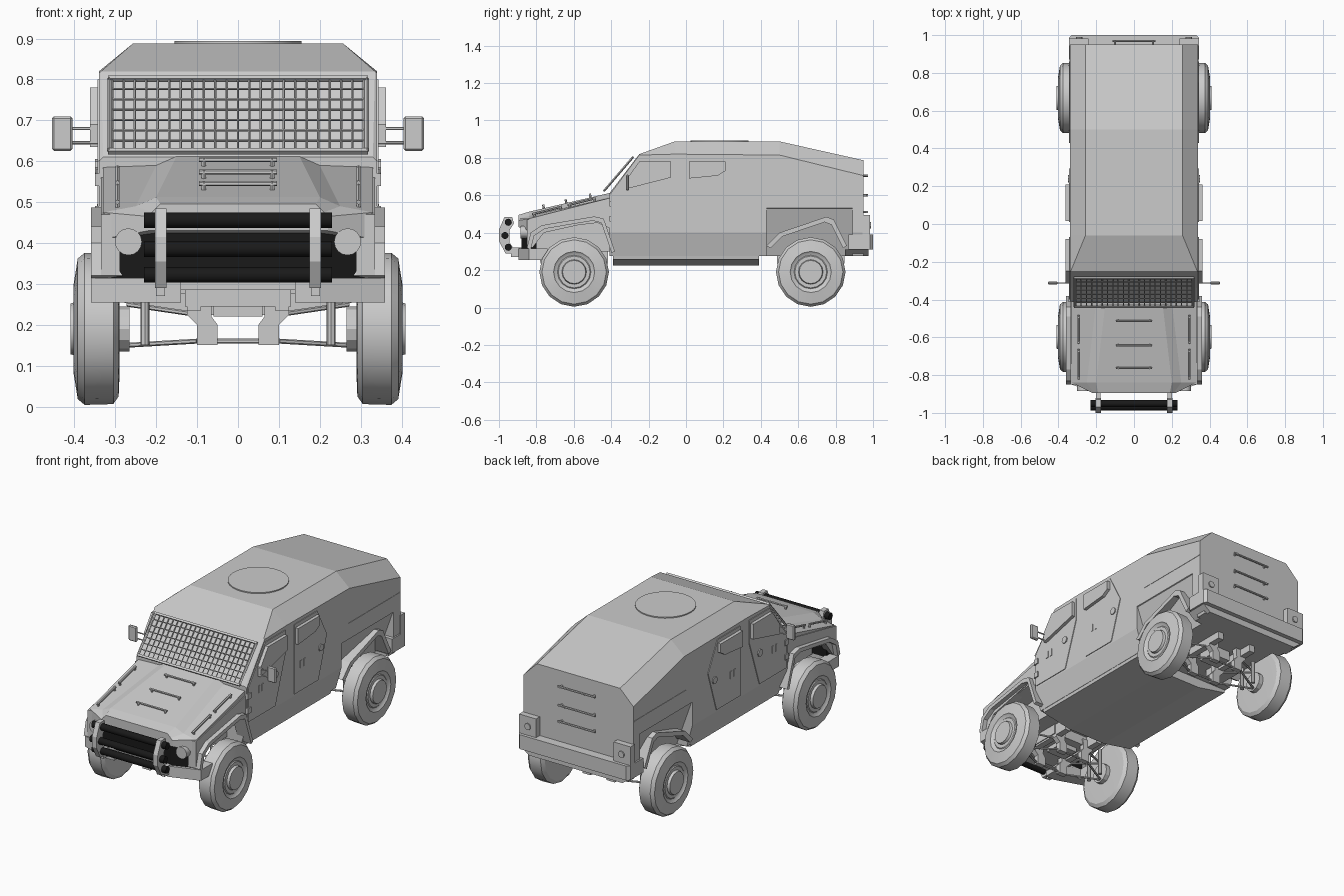
import bpy, bmesh, math
from mathutils import Vector, Matrix

BLACK = bpy.data.materials.new("black")
BLACK.diffuse_color = (0.01, 0.01, 0.01, 1)

def finish(name, bm, mat=None, mirror=False, smooth=False):
    bmesh.ops.recalc_face_normals(bm, faces=bm.faces)
    me = bpy.data.meshes.new(name)
    bm.to_mesh(me)
    bm.free()
    ob = bpy.data.objects.new(name, me)
    bpy.context.collection.objects.link(ob)
    if mat:
        me.materials.append(mat)
    if smooth:
        bpy.ops.object.select_all(action='DESELECT')
        ob.select_set(True)
        bpy.context.view_layer.objects.active = ob
        bpy.ops.object.shade_smooth_by_angle(angle=math.radians(32))
    if mirror:
        ob.modifiers.new("mirror", 'MIRROR').use_mirror_merge = False
    return ob

def loft(bm, rings):
    vs = [[bm.verts.new(p) for p in r] for r in rings]
    n = len(vs[0])
    for a, b in zip(vs, vs[1:]):
        for i in range(n):
            bm.faces.new((a[i], a[(i + 1) % n], b[(i + 1) % n], b[i]))
    bm.faces.new(vs[0])
    bm.faces.new(vs[-1])

def prism(bm, axis, pts, lo, hi):
    put = {'x': lambda a, b, d: (d, a, b), 'y': lambda a, b, d: (a, d, b), 'z': lambda a, b, d: (a, b, d)}[axis]
    loft(bm, [[put(a, b, d) for a, b in pts] for d in (lo, hi)])

def box(bm, x0, x1, y0, y1, z0, z1):
    prism(bm, 'z', [(x0, y0), (x1, y0), (x1, y1), (x0, y1)], z0, z1)

def rod(bm, p, q, r, sides=8):
    p, q = Vector(p), Vector(q)
    m = Matrix.Translation((p + q) / 2) @ (q - p).to_track_quat('Z', 'Y').to_matrix().to_4x4()
    bmesh.ops.create_cone(bm, cap_ends=True, segments=sides, radius1=r, radius2=r, depth=(q - p).length, matrix=m)

def handle(bm, p, q, out):
    p, q, out = Vector(p), Vector(q), Vector(out)
    rod(bm, p + out, q + out, 0.006, 6)
    for t in (0.06, 0.94):
        f = p.lerp(q, t)
        rod(bm, f - out * 0.5, f + out * 1.3, 0.006, 6)

def arch(bm, pts, centre, k, lo, hi):
    inner = [(centre[0] + (y - centre[0]) * k, centre[1] + (z - centre[1]) * k) for y, z in pts]
    prism(bm, 'x', pts + inner[::-1], lo, hi)

def ring(y, half):
    return [(x, y, z) for x, z in half] + [(-x, y, z) for x, z in half[::-1]]

# armoured cabin hull, lofted front to back
bm = bmesh.new()
stations = [(-0.41, 0.60, 0.33, 0.61), (-0.25, 0.815, 0.335, 0.82), (-0.06, 0.82, 0.257, 0.888),
            (0.50, 0.815, 0.257, 0.888), (0.95, 0.705, 0.257, 0.787)]
loft(bm, [ring(y, [(0.305, 0.275), (0.34, 0.40), (0.34, sh), (w, top)]) for y, sh, w, top in stations])
hull = finish("cabin_hull", bm)

# sloped recess above the rear wheels
bm = bmesh.new()
prism(bm, 'y', [(0.345, 0.535), (0.335, 0.53), (0.235, 0.25), (0.40, 0.25), (0.40, 0.535)], 0.43, 0.89)
cutter = finish("rear_wheel_cutter", bm, mirror=True)
cutter.hide_render = True
mod = hull.modifiers.new("recess", 'BOOLEAN')
mod.operation, mod.solver, mod.object = 'DIFFERENCE', 'EXACT', cutter
bpy.context.view_layer.objects.active = hull
bpy.ops.object.modifier_apply(modifier="recess")
bpy.data.objects.remove(cutter)

# shallow V-shaped belly between the axles
bm = bmesh.new()
prism(bm, 'y', [(0.305, 0.285), (0.30, 0.258), (0.12, 0.224), (-0.12, 0.224), (-0.30, 0.258), (-0.305, 0.285)], -0.39, 0.39)
finish("belly_armour", bm)

# hood with raised centre, engine block below
bm = bmesh.new()
loft(bm, [ring(-0.41, [(0.33, 0.46), (0.33, 0.585), (0.20, 0.59), (0.15, 0.612)]),
          ring(-0.84, [(0.33, 0.41), (0.33, 0.475), (0.25, 0.49), (0.20, 0.512)]),
          ring(-0.895, [(0.22, 0.43), (0.22, 0.465), (0.21, 0.475), (0.19, 0.495)])])
finish("hood", bm)
bm = bmesh.new()
box(bm, -0.22, 0.22, -0.84, -0.40, 0.30, 0.47)
box(bm, -0.13, 0.13, -0.78, -0.50, 0.245, 0.30)
finish("engine_bay", bm)

# front fenders and arch trims, front and rear
bm = bmesh.new()
prism(bm, 'x', [(-0.85, 0.32), (-0.85, 0.47), (-0.41, 0.56), (-0.40, 0.42), (-0.49, 0.46), (-0.76, 0.40), (-0.82, 0.32)], 0.29, 0.335)
arch(bm, [(-0.85, 0.32), (-0.83, 0.40), (-0.77, 0.44), (-0.49, 0.487), (-0.44, 0.475), (-0.38, 0.30)], (-0.6, 0.2), 0.92, 0.28, 0.36)
finish("front_fender", bm, mirror=True)
bm = bmesh.new()
arch(bm, [(0.43, 0.33), (0.50, 0.40), (0.75, 0.485), (0.79, 0.47), (0.86, 0.33)], (0.66, 0.2), 0.9, 0.25, 0.345)
finish("rear_fender", bm, mirror=True)

# grille, headlights and front bumper
bm = bmesh.new()
prism(bm, 'z', [(-0.31, -0.80), (-0.31, -0.84), (-0.2, -0.88), (0.2, -0.88), (0.31, -0.84), (0.31, -0.80)], 0.305, 0.445)
finish("front_grille", bm, BLACK)
bm = bmesh.new()
rod(bm, (0.268, -0.83, 0.403), (0.268, -0.885, 0.403), 0.033, 16)
finish("headlight", bm, mirror=True, smooth=True)
bm = bmesh.new()
prism(bm, 'z', [(0.14, -0.80), (0.14, -0.895), (0.2, -0.895), (0.36, -0.84), (0.36, -0.74), (0.30, -0.74), (0.30, -0.80)], 0.255, 0.315)
box(bm, 0, 0.15, -0.885, -0.80, 0.285, 0.31)
finish("front_bumper", bm, mirror=True)

# bull bar
bm = bmesh.new()
for y, z in ((-0.95, 0.456), (-0.968, 0.385), (-0.95, 0.322)):
    rod(bm, (-0.23, y, z), (0.23, y, z), 0.019, 12)
finish("bull_bar_tubes", bm, BLACK, smooth=True)
bm = bmesh.new()
prism(bm, 'x', [(-0.93, 0.29), (-0.965, 0.29), (-1, 0.355), (-1, 0.415), (-0.97, 0.485), (-0.93, 0.485), (-0.92, 0.45),
                (-0.945, 0.41), (-0.945, 0.35), (-0.925, 0.32)], 0.175, 0.203)
box(bm, 0.178, 0.20, -0.935, -0.80, 0.27, 0.32)
finish("bull_bar_bracket", bm, mirror=True)

# windshield mesh guard
bm = bmesh.new()
lo, hi = Vector((0, -0.437, 0.625)), Vector((0, -0.285, 0.802))
at = lambda x, t: lo.lerp(hi, t) + Vector((x, 0, 0))
for i in range(23):
    x = -0.308 + i * 0.028
    rod(bm, at(x, 0), at(x, 1), 0.003, 4)
for i in range(1, 7):
    rod(bm, at(-0.31, i / 7), at(0.31, i / 7), 0.003, 4)
for t in (0, 1):
    rod(bm, at(-0.318, t), at(0.318, t), 0.008, 4)
for s in (-1, 1):
    rod(bm, at(0.315 * s, 0), at(0.315 * s, 1), 0.006, 4)
finish("windshield_guard", bm)

# doors, windows, latches and hinges
bm = bmesh.new()
prism(bm, 'x', [(-0.40, 0.41), (-0.40, 0.60), (-0.25, 0.80), (-0.07, 0.80), (-0.07, 0.67), (-0.16, 0.41)], 0.335, 0.344)
prism(bm, 'x', [(0.01, 0.41), (0.01, 0.80), (0.21, 0.80), (0.295, 0.64), (0.22, 0.41)], 0.335, 0.344)
box(bm, 0.335, 0.342, 0.49, 0.945, 0.618, 0.623)
finish("doors", bm, mirror=True)
bm = bmesh.new()
prism(bm, 'x', [(-0.315, 0.635), (-0.315, 0.69), (-0.25, 0.78), (-0.08, 0.78), (-0.08, 0.695)], 0.34, 0.362)
prism(bm, 'x', [(0.015, 0.69), (0.015, 0.78), (0.21, 0.78), (0.21, 0.73), (0.17, 0.705)], 0.34, 0.362)
finish("side_windows", bm, mirror=True)
bm = bmesh.new()
for y in (-0.16, 0.24):
    rod(bm, (0.34, y, 0.585), (0.35, y, 0.585), 0.02, 8)
for y in (-0.29, 0.08):
    for dy in (-0.015, 0.015):
        box(bm, 0.34, 0.347, y + dy - 0.007, y + dy + 0.007, 0.54, 0.58)
for z in (0.46, 0.54):
    box(bm, 0.34, 0.35, -0.41, -0.38, z, z + 0.03)
finish("door_fittings", bm, mirror=True)

# wing mirrors
bm = bmesh.new()
box(bm, 0.405, 0.455, -0.321, -0.304, 0.625, 0.71)
bmesh.ops.bevel(bm, geom=bm.edges[:], offset=0.005, segments=1, affect='EDGES')
for z in (0.645, 0.68):
    rod(bm, (0.33, -0.312, z), (0.41, -0.312, z), 0.004, 6)
finish("wing_mirror", bm, mirror=True)

# roof hatch
bm = bmesh.new()
rod(bm, (0, 0.18, 0.88), (0, 0.18, 0.894), 0.155, 32)
finish("roof_hatch", bm, smooth=True)

# grab handles on hood and tail
bm = bmesh.new()
top = lambda y, z0, k: z0 + (y + 0.41) * k
for y in (-0.51, -0.64, -0.76):
    z = top(y, 0.612, 0.233)
    handle(bm, (-0.095, y, z), (0.095, y, z), (0, -0.003, 0.015))
for s in (-1, 1):
    for a, b in ((-0.48, -0.63), (-0.66, -0.82)):
        handle(bm, (0.295 * s, a, top(a, 0.587, 0.25)), (0.295 * s, b, top(b, 0.587, 0.25)), (0, -0.003, 0.015))
for z in (0.705, 0.60, 0.51):
    handle(bm, (-0.115, 0.952, z), (0.115, 0.952, z), (0, 0.016, 0))
finish("grab_handles", bm)

# rear bumper with raised corner lugs
bm = bmesh.new()
prism(bm, 'z', [(0, 0.87), (0.345, 0.87), (0.345, 0.985), (0.33, 1.0), (0, 1.0)], 0.31, 0.39)
prism(bm, 'y', [(0, 0.275), (0.29, 0.275), (0.335, 0.31), (0, 0.31)], 0.85, 0.975)
prism(bm, 'y', [(0.24, 0.38), (0.345, 0.38), (0.345, 0.495), (0.24, 0.495)], 0.945, 0.983)
rod(bm, (0.29, 0.97, 0.44), (0.29, 0.99, 0.44), 0.018, 10)
finish("rear_bumper", bm, mirror=True)

# wheels: profile (x, radius) spun around the axle
profile = [(0.29, 0.0), (0.29, 0.12), (0.292, 0.165), (0.305, 0.184), (0.375, 0.186), (0.392, 0.172), (0.402, 0.11),
           (0.396, 0.103), (0.392, 0.09), (0.396, 0.085), (0.396, 0.066), (0.41, 0.062), (0.41, 0.0)]
for label, wy in (("front", -0.598), ("rear", 0.667)):
    bm = bmesh.new()
    vs = [bm.verts.new((x, wy, 0.19 + r)) for x, r in profile]
    es = [bm.edges.new(e) for e in zip(vs, vs[1:])]
    bmesh.ops.spin(bm, geom=vs + es, cent=(0, wy, 0.19), axis=(1, 0, 0), angle=math.tau, steps=16)
    bmesh.ops.remove_doubles(bm, verts=bm.verts, dist=0.0005)
    finish(label + "_wheel", bm, mirror=True, smooth=True)

    # suspension: hub, wishbones, damper, brackets and rails
    bm = bmesh.new()
    rod(bm, (0.265, wy, 0.19), (0.30, wy, 0.19), 0.055, 12)
    for dy in (-0.09, 0.09):
        rod(bm, (0.10, wy + dy, 0.16), (0.27, wy, 0.15), 0.006, 6)
        rod(bm, (0.10, wy + dy, 0.225), (0.27, wy, 0.25), 0.006, 6)
        rod(bm, (0.228, wy + dy * 0.5, 0.15), (0.228, wy + dy * 0.5, 0.30), 0.011, 8)
        rod(bm, (0, wy + dy, 0.16), (0.10, wy + dy, 0.16), 0.006, 6)
        prism(bm, 'y', [(0.05, 0.15), (0.10, 0.15), (0.10, 0.20), (0.125, 0.225), (0.125, 0.28), (0.06, 0.28), (0.065, 0.22),
                        (0.05, 0.2)], wy + dy - 0.015, wy + dy + 0.015)
    box(bm, 0.09, 0.125, wy - 0.18, wy + 0.18, 0.235, 0.31)
    box(bm, 0, 0.06, wy - 0.05, wy + 0.05, 0.22, 0.29)
    finish(label + "_suspension", bm, mirror=True)
